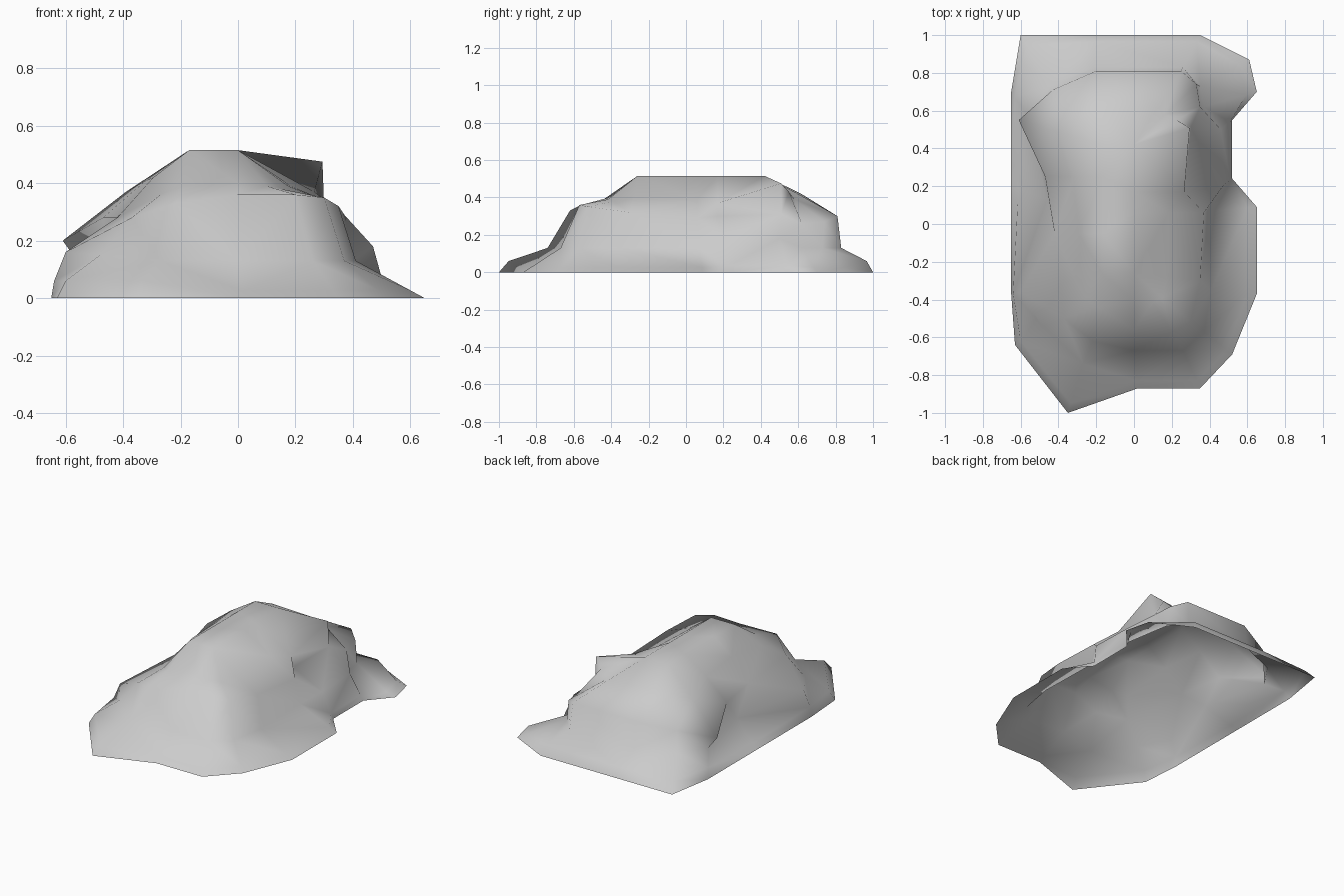
import bpy, bmesh
from mathutils import Vector

# Rock columns, counter-clockwise from the front:
# ground x,y | foot x,y | shoulder x,y,z | crown height
columns = [
    (-0.35, -1.00, -0.27, -0.74, -0.22, -0.62, 0.33, 0.39),
    (0.02, -0.87, 0.00, -0.67, 0.00, -0.56, 0.36, 0.40),
    (0.35, -0.87, 0.26, -0.67, 0.20, -0.57, 0.36, 0.39),
    (0.52, -0.69, 0.37, -0.57, 0.30, -0.52, 0.35, 0.38),
    (0.65, -0.37, 0.41, -0.35, 0.35, -0.30, 0.32, 0.39),
    (0.65, 0.09, 0.40, 0.07, 0.37, 0.06, 0.29, 0.39),
    (0.52, 0.24, 0.47, 0.20, 0.28, 0.17, 0.30, 0.37),
    (0.52, 0.55, 0.46, 0.50, 0.30, 0.51, 0.31, 0.475),
    (0.65, 0.70, 0.37, 0.62, 0.35, 0.62, 0.26, 0.43),
    (0.61, 0.87, 0.35, 0.73, 0.33, 0.74, 0.27, 0.39),
    (0.35, 1.00, 0.26, 0.83, 0.25, 0.81, 0.30, 0.41),
    (-0.20, 1.00, -0.21, 0.83, -0.20, 0.81, 0.30, 0.42),
    (-0.60, 1.00, -0.45, 0.73, -0.43, 0.71, 0.26, 0.41),
    (-0.65, 0.70, -0.56, 0.57, -0.61, 0.55, 0.20, 0.37),
    (-0.65, 0.20, -0.46, 0.13, -0.47, 0.25, 0.28, 0.41),
    (-0.65, -0.37, -0.60, -0.36, -0.42, -0.05, 0.28, 0.42),
    (-0.63, -0.64, -0.48, -0.54, -0.37, -0.50, 0.28, 0.36),
]
# Feet that differ from the usual height: right ledge and left front flank
foot_height = {6: 0.18, 7: 0.18, 15: 0.16, 16: 0.15}
# Columns whose crown stays out over the shoulder, and by how much it leans in
crown_lean = {6: 0.05, 7: 0.02, 8: 0.35}
# Columns with a raised lip at the ground edge
lipped = {0, 10, 11, 12, 13, 15, 16}


def clamp(v, lo, hi):
    return max(lo, min(hi, v))


bm = bmesh.new()
rings = [[] for _ in range(6)]
for i, (gx, gy, fx, fy, sx, sy, sz, cz) in enumerate(columns):
    ground = Vector((gx, gy, 0))
    foot = Vector((fx, fy, foot_height.get(i, 0.13)))
    lip = ground.lerp(foot, 0.2)
    if i in lipped:
        lip.z = 0.06
    top = Vector((clamp(sx, -0.17, 0.0), clamp(sy, -0.26, 0.42), 0.515))
    shoulder = Vector((sx, sy, sz))
    crown = shoulder.lerp(top, crown_lean.get(i, 0.5))
    crown.z = cz
    for ring, co in zip(rings, (ground, lip, foot, shoulder, crown, top)):
        ring.append(bm.verts.new(co))

# Sides, open underneath, and the flat top
n = len(columns)
for lower, upper in zip(rings, rings[1:]):
    for i in range(n):
        j = (i + 1) % n
        bm.faces.new((lower[i], lower[j], upper[j], upper[i]))
bm.faces.new(rings[-1])
bmesh.ops.remove_doubles(bm, verts=bm.verts, dist=0.0005)
bmesh.ops.triangulate(bm, faces=bm.faces)
for f in bm.faces:
    f.smooth = True

mesh = bpy.data.meshes.new("rock")
bm.to_mesh(mesh)
bm.free()
rock = bpy.data.objects.new("rock", mesh)
bpy.context.collection.objects.link(rock)
